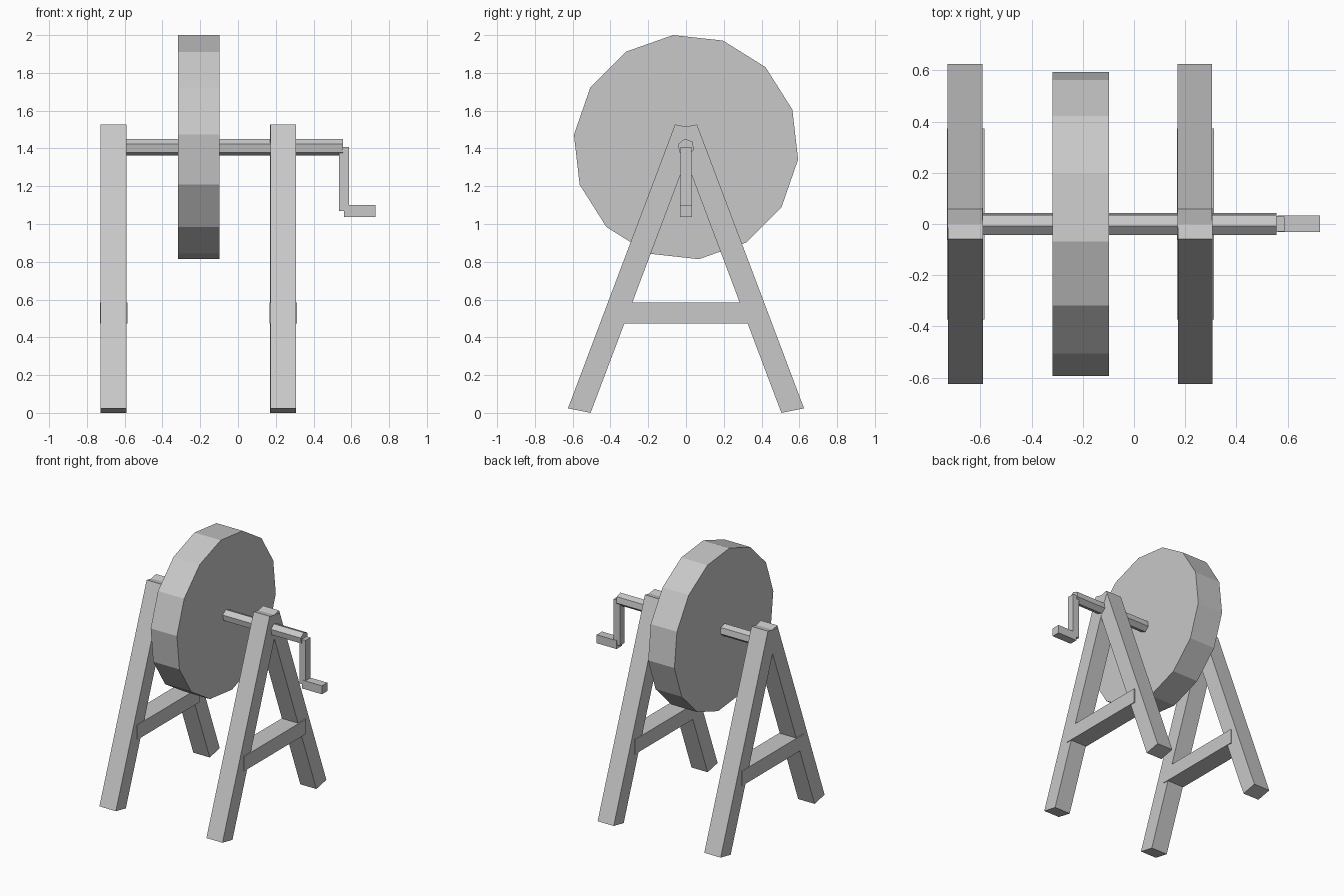
import bpy
import math

if "Cube" in bpy.data.objects:
    bpy.data.objects.remove(bpy.data.objects["Cube"])

grey = bpy.data.materials.new("plain_grey")
grey.diffuse_color = (0.58, 0.58, 0.58, 1)
grey.use_nodes = True
grey.node_tree.nodes["Principled BSDF"].inputs["Base Color"].default_value = grey.diffuse_color

AXLE_Z = 1.407


def prism(name, profile, x0, x1):
    """Solid made by extruding a (y, z) profile from x0 to x1."""
    n = len(profile)
    verts = [(x, y, z) for x in (x0, x1) for y, z in profile]
    faces = [tuple(reversed(range(n))), tuple(range(n, 2 * n))]
    faces += [(i, (i + 1) % n, n + (i + 1) % n, n + i) for i in range(n)]
    mesh = bpy.data.meshes.new(name)
    mesh.from_pydata(verts, [], faces)
    mesh.materials.append(grey)
    obj = bpy.data.objects.new(name, mesh)
    bpy.context.collection.objects.link(obj)
    return obj


def ring(sides, radius, start):
    """Regular polygon around the axle, first corner at start degrees."""
    angles = [math.radians(start + 360 * i / sides) for i in range(sides)]
    return [(radius * math.cos(a), AXLE_Z + radius * math.sin(a)) for a in angles]


def rect(y0, y1, z0, z1):
    return [(y0, z0), (y1, z0), (y1, z1), (y0, z1)]


# Grindstone and its axle
prism("stone_wheel", ring(14, 0.597, -6.3), -0.318, -0.098)
prism("axle", ring(6, 0.045, 40), -0.63, 0.557)

# A-shaped stands: two leaning legs and a crossbar each
front_leg = [(-0.625, 0.024), (-0.505, 0.0), (0.062, 1.502), (-0.058, 1.527)]
back_leg = [(-y, z) for y, z in reversed(front_leg)]
for side, x0, x1 in (("left", -0.727, -0.589), ("right", 0.172, 0.307)):
    prism(side + "_front_leg", front_leg, x0, x1)
    prism(side + "_back_leg", back_leg, x0 - 0.002, x1 - 0.002)
    prism(side + "_crossbar", rect(-0.373, 0.373, 0.472, 0.584), x0 - 0.004, x1 + 0.005)

# Hand crank
prism("crank_arm", rect(-0.029, 0.029, 1.068, 1.408), 0.535, 0.588)
prism("crank_handle", rect(-0.031, 0.033, 1.037, 1.101), 0.561, 0.727)
